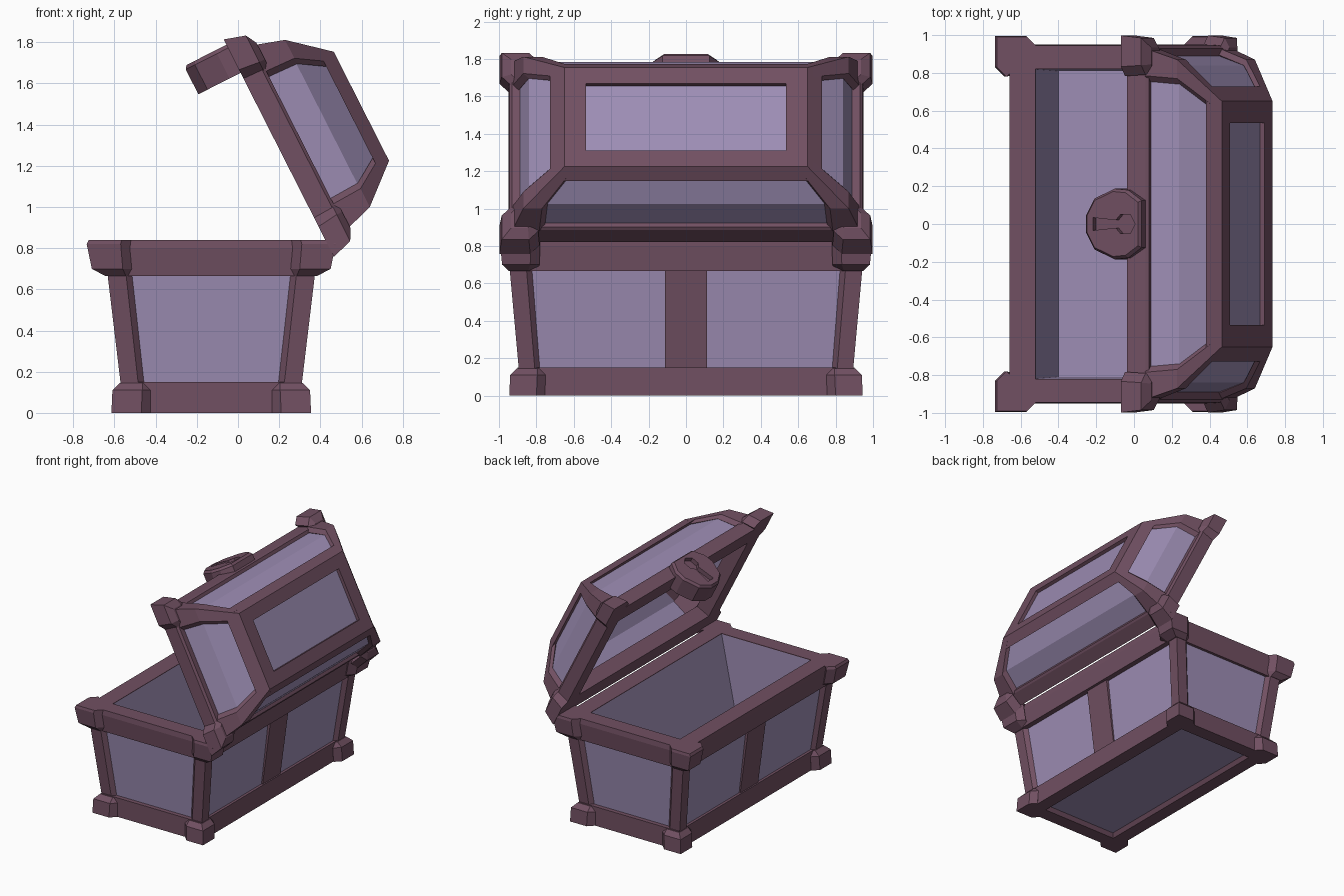
import bpy, bmesh
from math import radians, cos, sin, pi
from mathutils import Matrix

if "Cube" in bpy.data.objects:
    bpy.data.objects.remove(bpy.data.objects["Cube"])

def material(name, rgb):
    m = bpy.data.materials.new(name)
    m.diffuse_color = (*rgb, 1)
    m.use_nodes = True
    m.node_tree.nodes["Principled BSDF"].inputs["Base Color"].default_value = m.diffuse_color
    return m

FRAME = material("frame_plum", (0.165, 0.080, 0.122))
PANEL = material("panel_lilac", (0.34, 0.27, 0.46))
BASE = Matrix.Translation((-0.13, 0, 0))
LID = Matrix.Translation((0.198, 0, 1.286)) @ Matrix.Rotation(radians(63.1), 4, 'Y')

def finish(name, bm, mat, M):
    bmesh.ops.recalc_face_normals(bm, faces=bm.faces)
    me = bpy.data.meshes.new(name)
    bm.to_mesh(me)
    bm.free()
    me.transform(M)
    me.materials.append(mat)
    ob = bpy.data.objects.new(name, me)
    bpy.context.collection.objects.link(ob)
    return ob

def loft(bm, rings, start=True, end=True, closed=False):
    loops = [[bm.verts.new(p) for p in r] for r in rings]
    n = len(loops[0])
    pairs = list(zip(loops, loops[1:])) + ([(loops[-1], loops[0])] if closed else [])
    for a, b in pairs:
        for i in range(n):
            j = (i + 1) % n
            bm.faces.new((a[i], a[j], b[j], b[i]))
    if start and not closed:
        bm.faces.new(loops[0])
    if end and not closed:
        bm.faces.new(loops[-1])

def rect(hx, hy, z):
    return [(-hx, -hy, z), (hx, -hy, z), (hx, hy, z), (-hx, hy, z)]

def ring_frame(name, levels, M):
    """Rectangular hoop: levels trace its cross-section."""
    bm = bmesh.new()
    loft(bm, [rect(*l) for l in levels], closed=True)
    return finish(name, bm, FRAME, M)

def shell(name, levels, M):
    """Open tapered box whose last level is capped."""
    bm = bmesh.new()
    loft(bm, [rect(*l) for l in levels], start=False)
    return finish(name, bm, PANEL, M)

def corners(name, levels, c, M):
    """Four mirrored corner pieces; level = half x, half y, z, face width."""
    bm = bmesh.new()
    for sx in (-1, 1):
        for sy in (-1, 1):
            loft(bm, [[(sx * x, sy * y, z) for x, y in (
                (hx, hy), (hx - w, hy), (hx - w - c, hy - c),
                (hx - c, hy - w - c), (hx, hy - w))] for hx, hy, z, w in levels])
    return finish(name, bm, FRAME, M)

# Base: lower and upper rails, tapered panels, cavity
ring_frame("bottom_rail", [(0.435, 0.90, 0), (0.435, 0.90, 0.15), (0.33, 0.80, 0.15),
                           (0.31, 0.77, 0.03), (0.33, 0.79, 0)], BASE)
ring_frame("top_rail", [(0.515, 0.935, 0.665), (0.53, 0.95, 0.80), (0.53, 0.945, 0.84),
                        (0.392, 0.82, 0.84), (0.392, 0.82, 0.665)], BASE)
shell("base_panels", [(0.48, 0.918, 0.72), (0.40, 0.855, 0.03)], BASE)
shell("base_cavity", [(0.392, 0.82, 0.835), (0.27, 0.81, 0.28)], BASE)

# Base corner posts and blocks
corners("corner_posts", [(0.435, 0.89, 0.10, 0.085), (0.507, 0.945, 0.70, 0.09)], 0.042, BASE)
corners("foot_blocks", [(0.485, 0.945, 0, 0.145), (0.48, 0.94, 0.11, 0.145),
                        (0.445, 0.905, 0.145, 0.11)], 0.045, BASE)
corners("upper_blocks", [(0.515, 0.945, 0.665, 0.10), (0.58, 0.983, 0.70, 0.15),
                         (0.605, 0.995, 0.82, 0.165), (0.595, 0.99, 0.84, 0.16)], 0.05, BASE)

# Centre strips on the two long sides
bm = bmesh.new()
for s in (-1, 1):
    loft(bm, [[(s * (hx - d), y, z) for d, y in
               ((0, -0.112), (0, 0.112), (0.05, 0.112), (0.05, -0.112))]
              for hx, z in ((0.42, 0.12), (0.497, 0.69))])
finish("centre_strips", bm, FRAME, BASE)

# Lid: rim, faceted panels, hips, roof frame, corner blocks
ring_frame("lid_rim", [(0.52, 0.95, 0), (0.50, 0.945, 0.10), (0.49, 0.93, 0.115),
                       (0.375, 0.81, 0.115), (0.375, 0.81, 0)], LID)
shell("lid_panels", [(0.475, 0.90, 0.08), (0.425, 0.84, 0.262), (0.275, 0.625, 0.425)], LID)
corners("lid_hips", [(0.507, 0.93, 0.10, 0.145), (0.455, 0.87, 0.265, 0.10),
                     (0.32, 0.682, 0.423, 0.065)], 0.03, LID)
ring_frame("lid_roof_frame", [(0.352, 0.727, 0.385), (0.297, 0.65, 0.45),
                              (0.20, 0.535, 0.45), (0.20, 0.535, 0.40)], LID)
corners("lid_blocks", [(0.592, 0.998, 0, 0.165), (0.56, 0.985, 0.105, 0.145),
                       (0.505, 0.935, 0.135, 0.09)], 0.05, LID)

# Latch plate with keyhole, on the front (-x) of the lid
def prism(name, layers, M):
    bm = bmesh.new()
    loft(bm, [[(x, y, z) for y, z in pts] for x, pts in layers])
    return finish(name, bm, FRAME, M)

half = [(0.045, -0.23), (0.135, -0.18), (0.187, -0.06), (0.18, 0.02), (0.125, 0.1)]
plate = half + [(-y, z) for y, z in reversed(half)]
face = [(y * 0.92, (z + 0.065) * 0.92 - 0.065) for y, z in plate]
latch = prism("latch", [(-0.41, plate), (-0.545, plate), (-0.563, face)], LID)

hole = [(0.058 * sin(a), 0.012 + 0.058 * cos(a)) for a in
        (0, pi / 3, 2 * pi / 3)] + [(0.02, -0.045), (0.034, -0.18)]
keyhole = hole + [(-y, z) for y, z in reversed(hole[1:])]
cutter = prism("keyhole_cutter", [(-0.53, keyhole), (-0.62, keyhole)], LID)
cutter.hide_render = True
cutter.display_type = 'WIRE'
cut = latch.modifiers.new("keyhole", 'BOOLEAN')
cut.object = cutter
cut.operation = 'DIFFERENCE'
cut.solver = 'EXACT'
